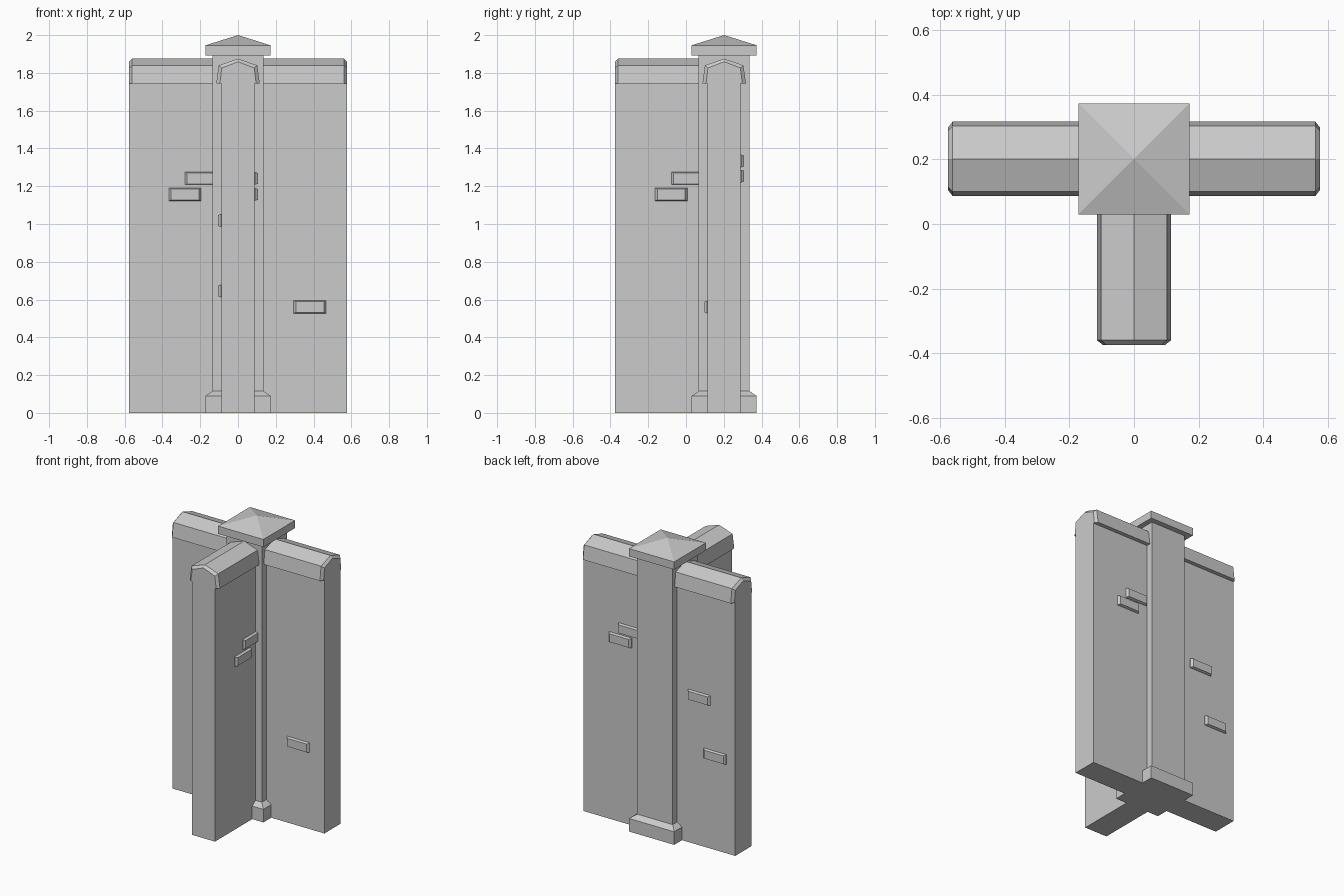
import bpy, bmesh
from math import radians
from mathutils import Matrix, Vector

if "Cube" in bpy.data.objects:
    bpy.data.objects.remove(bpy.data.objects["Cube"])

CENTRE = Matrix.Translation((0, 0.202, 0))


def loft(name, rings, matrix):
    """Skin a list of matching closed rings, cap both ends."""
    bm = bmesh.new()
    loops = [[bm.verts.new(matrix @ Vector(p)) for p in r] for r in rings]
    n = len(loops[0])
    for a, b in zip(loops, loops[1:]):
        for i in range(n):
            j = (i + 1) % n
            bm.faces.new((a[i], a[j], b[j], b[i]))
    bm.faces.new(loops[0])
    bm.faces.new(loops[-1])
    bmesh.ops.remove_doubles(bm, verts=bm.verts, dist=1e-5)
    bmesh.ops.recalc_face_normals(bm, faces=bm.faces)
    me = bpy.data.meshes.new(name)
    bm.to_mesh(me)
    bm.free()
    ob = bpy.data.objects.new(name, me)
    bpy.context.collection.objects.link(ob)
    return ob


def square(h, z):
    return [(-h, -h, z), (h, -h, z), (h, h, z), (-h, h, z)]


# Central pillar, plinth and pyramid cap
loft("pillar", [square(0.135, 0), square(0.135, 1.9)], CENTRE)
loft("plinth", [square(0.172, 0), square(0.172, 0.09), square(0.135, 0.115)], CENTRE)
loft("pillar_cap", [square(0.172, 1.893), square(0.172, 1.946), square(0.0001, 2.0)], CENTRE)

LENGTH, HALF = 0.577, 0.087


def coping_ring(y, base, shoulder, shoulder_z, apex):
    return [(-base, y, 1.743), (base, y, 1.743), (shoulder, y, shoulder_z),
            (0, y, apex), (-shoulder, y, shoulder_z)]


def brick(name, side, start, z, matrix):
    """Raised brick on one wall face, edges tapering outward."""
    rings = []
    for x, inset_y, inset_z in ((HALF - 0.02, 0, 0), (HALF + 0.004, 0, 0), (HALF + 0.018, 0.011, 0.005)):
        y0, y1 = -start - inset_y, -start - 0.17 + inset_y
        z0, z1 = z + inset_z, z + 0.067 - inset_z
        rings.append([(side * x, y0, z0), (side * x, y1, z0),
                      (side * x, y1, z1), (side * x, y0, z1)])
    loft(name, rings, matrix)


# Bricks per wing: (face side, distance from pillar centre, bottom height)
pattern_a = [(1, 0.11, 1.208), (1, 0.195, 1.123), (-1, 0.22, 0.985), (-1, 0.34, 0.612)]
pattern_b = [(1, 0.14, 1.30), (1, 0.21, 1.22), (-1, 0.295, 0.527)]
wings = [("front", 0, pattern_a), ("left", -90, pattern_a), ("right", 90, pattern_b)]

for label, angle, bricks in wings:
    m = CENTRE @ Matrix.Rotation(radians(angle), 4, "Z")
    # Wall slab
    loft(label + "_wall", [[(x, y, z) for x, y in
         ((-HALF, -0.1), (HALF, -0.1), (HALF, -LENGTH), (-HALF, -LENGTH))]
         for z in (0, 1.75)], m)
    # Ridged coping with chamfered end
    loft(label + "_coping", [coping_ring(-0.1, 0.115, 0.102, 1.84, 1.875),
                             coping_ring(-LENGTH + 0.015, 0.115, 0.102, 1.84, 1.875),
                             coping_ring(-LENGTH, 0.096, 0.086, 1.826, 1.859)], m)
    for i, (side, start, z) in enumerate(bricks):
        brick(f"{label}_brick_{i + 1}", side, start, z, m)
